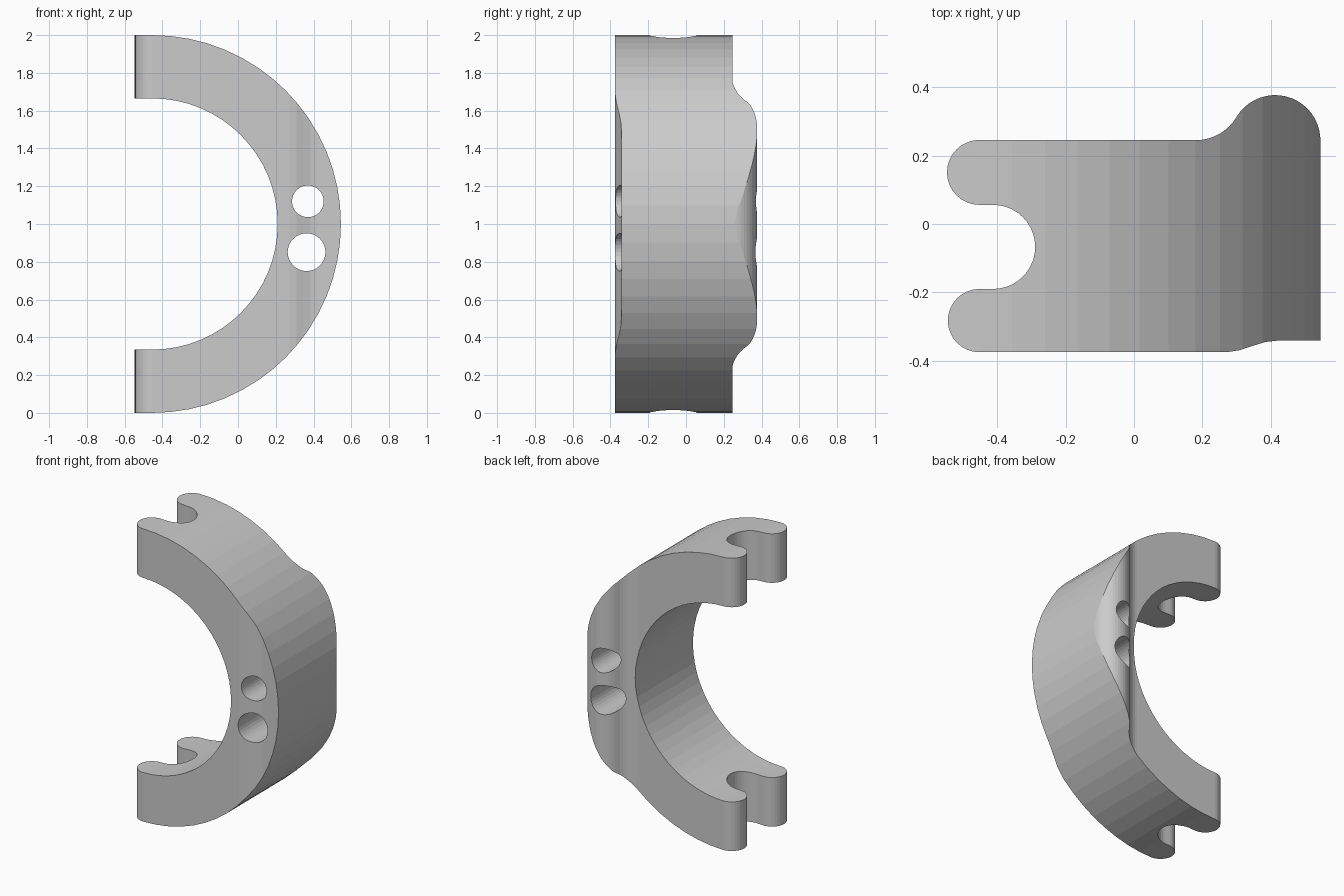
import bpy, bmesh
from math import cos, sin, radians
from mathutils import Vector

if "Cube" in bpy.data.objects:
    bpy.data.objects.remove(bpy.data.objects["Cube"])


def arc(cx, cy, r, a0, a1, n):
    """Points along an arc, angles in degrees."""
    return [(cx + r * cos(radians(a0 + (a1 - a0) * i / n)),
             cy + r * sin(radians(a0 + (a1 - a0) * i / n))) for i in range(n + 1)]


def prism(name, points, axis, lo, hi):
    """Extrude a 2D outline along y (front outline) or z (top outline)."""
    place = (lambda p: (p[0], lo, p[1])) if axis == 'Y' else (lambda p: (p[0], p[1], lo))
    step = Vector((0, hi - lo, 0)) if axis == 'Y' else Vector((0, 0, hi - lo))
    bm = bmesh.new()
    face = bm.faces.new([bm.verts.new(place(p)) for p in points])
    new = bmesh.ops.extrude_face_region(bm, geom=[face])['geom']
    bmesh.ops.translate(bm, vec=step,
                        verts=[v for v in new if isinstance(v, bmesh.types.BMVert)])
    bmesh.ops.recalc_face_normals(bm, faces=bm.faces)
    mesh = bpy.data.meshes.new(name)
    bm.to_mesh(mesh)
    bm.free()
    obj = bpy.data.objects.new(name, mesh)
    bpy.context.collection.objects.link(obj)
    return obj


def boolean(obj, tool, operation):
    mod = obj.modifiers.new(operation, 'BOOLEAN')
    mod.operation, mod.object, mod.solver = operation, tool, 'EXACT'
    bpy.context.view_layer.objects.active = obj
    bpy.ops.object.modifier_apply(modifier=mod.name)
    bpy.data.objects.remove(tool)


# Half ring seen from the front, running a little past the left ends
CX = -0.455
ring = ([(-0.7, 0.0)] + arc(CX, 1, 1.0, -90, 90, 32) + [(-0.7, 2.0)]
        + [(-0.7, 1.665)] + arc(CX, 1, 0.665, 90, -90, 32) + [(-0.7, 0.335)])
clamp = prism("clamp_half_ring", ring, 'Y', -0.6, 0.6)

# Top outline: two rounded prongs, slot, back bulge and shallow front step
outline = (arc(-0.452, 0.151, 0.095, 270, 90, 16)
           + arc(0.18, 0.385, 0.14, 270, 329, 8)
           + arc(0.413, 0.245, 0.132, 149, 4, 18)
           + [(0.6, 0.25), (0.6, -0.341), (0.42, -0.341)]
           + [(0.385, -0.345), (0.345, -0.357), (0.31, -0.369), (0.27, -0.375)]
           + arc(-0.452, -0.2825, 0.0925, 270, 90, 16)
           + arc(-0.412, -0.067, 0.123, -90, 90, 20))
boolean(clamp, prism("outline_cutter", outline, 'Z', -0.2, 2.2), 'INTERSECT')

# Two holes through the thick side
for x, z, r in ((0.37, 1.12, 0.084), (0.363, 0.851, 0.1)):
    hole = prism("hole_cutter", arc(x, z, r, 0, 360, 32)[:-1], 'Y', -0.7, 0.7)
    boolean(clamp, hole, 'DIFFERENCE')
